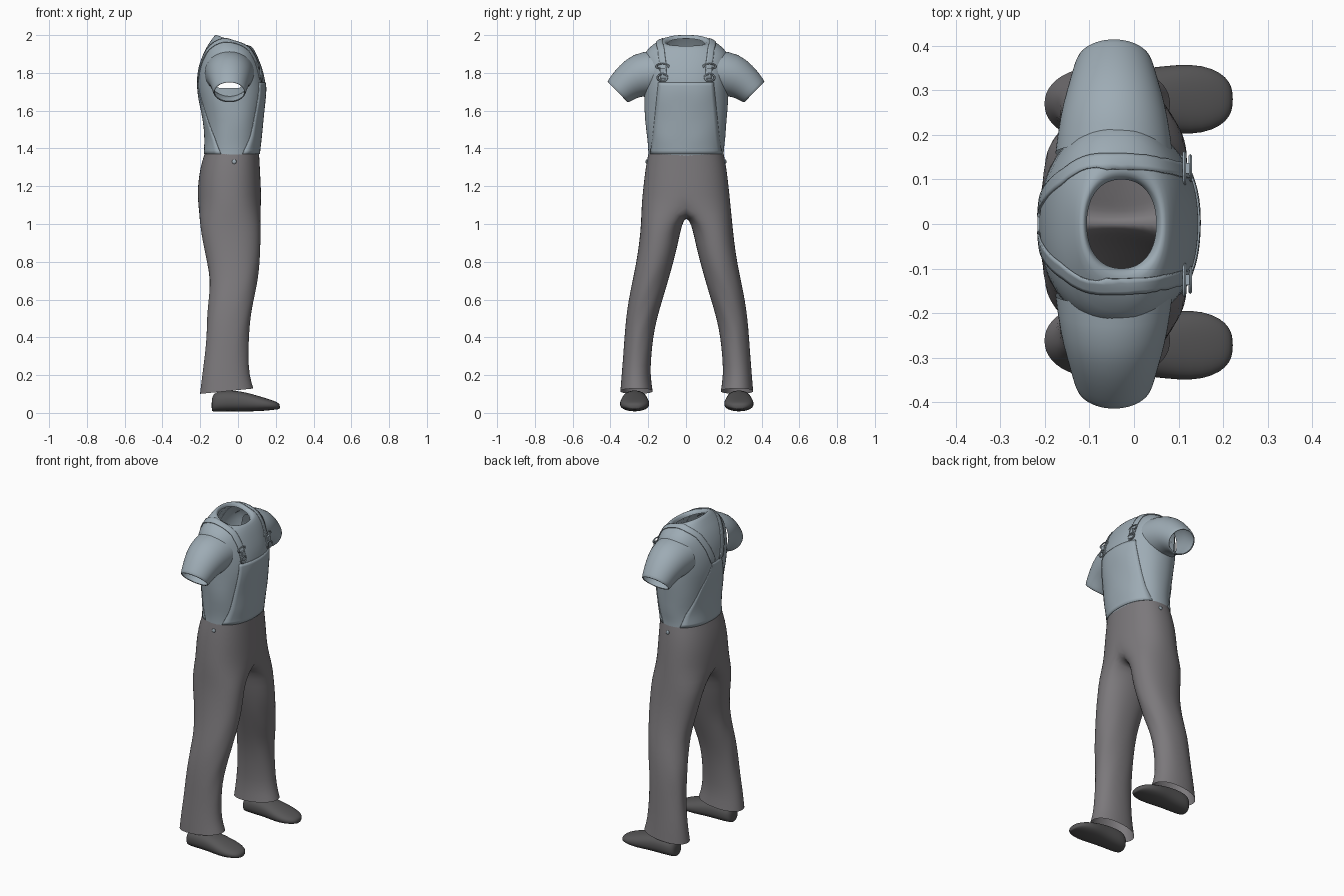
import bpy, bmesh, math
from mathutils import Vector
from mathutils.bvhtree import BVHTree

if "Cube" in bpy.data.objects:
    bpy.data.objects.remove(bpy.data.objects["Cube"])


def material(name, rgb):
    m = bpy.data.materials.new(name)
    m.use_nodes = True
    m.diffuse_color = (*rgb, 1)
    m.node_tree.nodes["Principled BSDF"].inputs["Base Color"].default_value = (*rgb, 1)
    return m


SHIRT = material("pale blue cloth", (0.34, 0.41, 0.46))
TROUSER = material("warm grey cloth", (0.2, 0.19, 0.2))
SHOE = material("dark grey leather", (0.095, 0.093, 0.095))


def finish(bm, name, mat, subdiv=1, thick=0):
    bmesh.ops.recalc_face_normals(bm, faces=bm.faces)
    me = bpy.data.meshes.new(name)
    bm.to_mesh(me)
    bm.free()
    me.materials.append(mat)
    ob = bpy.data.objects.new(name, me)
    bpy.context.collection.objects.link(ob)
    for p in me.polygons:
        p.use_smooth = True
    if thick:
        mod = ob.modifiers.new("thickness", "SOLIDIFY")
        mod.thickness, mod.offset = thick, -1
    if subdiv:
        mod = ob.modifiers.new("smooth", "SUBSURF")
        mod.levels = mod.render_levels = subdiv
    return ob


def ring(c, u, v, n=32, power=2.0, start=0.0):
    """Superellipse ring around c with half axes u and v."""
    pts = []
    for i in range(n):
        a = start + math.tau * i / n
        k = (abs(math.cos(a)) ** power + abs(math.sin(a)) ** power) ** (-1 / power)
        pts.append(Vector(c) + Vector(u) * k * math.cos(a) + Vector(v) * k * math.sin(a))
    return pts


def bridge(bm, a, b):
    for i in range(len(a)):
        j = (i + 1) % len(a)
        bm.faces.new((a[i], a[j], b[j], b[i]))


def loft(rings, caps=False):
    bm = bmesh.new()
    loops = [[bm.verts.new(p) for p in r] for r in rings]
    for a, b in zip(loops, loops[1:]):
        bridge(bm, a, b)
    if caps:
        bm.faces.new(loops[0])
        bm.faces.new(loops[-1])
    return bm


# Shirt body: height, back, front, half width, forward slope
body = [(1.362, -.178, .112, .2, 0), (1.4, -.176, .115, .2, 0), (1.45, -.172, .123, .206, 0),
        (1.55, -.182, .13, .217, 0), (1.65, -.203, .143, .222, 0), (1.72, -.215, .15, .222, 0),
        (1.8, -.213, .138, .225, .02), (1.86, -.198, .118, .232, .05), (1.91, -.175, .1, .22, .1),
        (1.95, -.146, .08, .175, .15), (1.975, -.122, .064, .13, .3),
        (1.968, -.11, .055, .105, .4), (1.95, -.106, .05, .1, .4)]
bm = loft([ring(((b + f) / 2, 0, z), ((f - b) / 2, 0, -t * (f - b) / 2), (0, w, 0), 40, 2.25)
           for z, b, f, w, t in body])
# Small cloth folds around the waist and ribs
for v in bm.verts:
    if 1.4 < v.co.z < 1.7:
        a = math.atan2(v.co.y, v.co.x)
        s = 1 + .015 * math.sin(5 * a + 30 * v.co.z)
        v.co.x, v.co.y = v.co.x * s, v.co.y * s
# Arm openings
holes = [f for f in bm.faces if abs(f.calc_center_median().y) > .17
         and 1.74 < f.calc_center_median().z < 1.86 and abs(f.calc_center_median().x + .045) < .07]
bmesh.ops.delete(bm, geom=holes, context="FACES")
shirt = finish(bm, "shirt_body", SHIRT)

# Sleeves: sideways, height, droop angle, depth radius, cross radius
sleeve = [(.16, 1.8, 10, .132, .12), (.24, 1.79, 20, .122, .12), (.3, 1.755, 35, .105, .099),
          (.34, 1.72, 42, .093, .086), (.365, 1.695, 45, .085, .078), (.36, 1.7, 45, .078, .071)]
for side, label in ((1, "left"), (-1, "right")):
    rings = []
    for y, z, ang, rx, rp in sleeve:
        a = math.radians(ang)
        rings.append(ring((-.045, side * y, z), (rx, 0, 0),
                          (0, side * rp * math.sin(a), rp * math.cos(a))))
    finish(loft(rings), label + "_sleeve", SHIRT)

# Trousers: hips in one tube, split by a crotch seam into two legs
hips = [(1.37, -.178, .112, .2), (1.3, -.2, .116, .214), (1.2, -.214, .121, .226), (1.1, -.214, .125, .236)]
legs = [(1.0, -.204, .12, .025, .242), (.9, -.186, .12, .045, .252), (.8, -.165, .116, .07, .267),
        (.7, -.148, .103, .098, .287), (.6, -.155, .085, .128, .308), (.5, -.165, .065, .158, .322),
        (.4, -.168, .056, .178, .33), (.3, -.177, .055, .188, .337), (.2, -.19, .06, .193, .345),
        (.115, -.202, .082, .18, .352)]
bm = bmesh.new()
loops = [[bm.verts.new(p) for p in ring(((b + f) / 2, 0, z), ((f - b) / 2, 0, 0), (0, w, 0), 32, 2.3)]
         for z, b, f, w in hips]
for a, b in zip(loops, loops[1:]):
    bridge(bm, a, b)
last = loops[-1]
seam = []
for k in range(1, 8):
    t = k / 8
    seam.append(bm.verts.new((last[16].co.x * (1 - t) + last[0].co.x * t, 0,
                              1.1 - .06 * math.sin(math.pi * t) ** .5)))
for side in (1, -1):
    half = [last[(side * i) % 32] for i in range(17)]
    prev = half + seam
    for z, b, f, yi, yo in legs:
        tilt = .1 if z < .15 else 0
        r = (f - b) / 2
        pts = ring(((b + f) / 2, side * (yi + yo) / 2 + .004, z), (r, 0, tilt * r),
                   (0, side * (yo - yi) / 2, 0), 24, 2.2, math.radians(-30))
        if .3 < z < .8:   # knee folds
            for i, p in enumerate(pts):
                p.x += .005 * math.sin(i * 1.6 + z * 25)
        cur = [bm.verts.new(p) for p in pts]
        bridge(bm, prev, cur)
        prev = cur
finish(bm, "trousers", TROUSER)

# Shoes: position along the foot, half width, top height
shoe = [(-.14, .028, .07), (-.132, .05, .1), (-.1, .064, .118), (-.03, .066, .12), (.04, .071, .11),
        (.1, .079, .092), (.155, .077, .076), (.195, .06, .062), (.214, .04, .053), (.222, .018, .042)]
for side, label in ((1, "left"), (-1, "right")):
    rings = []
    for x, w, top in shoe:
        low = .008 + max(0, x - .12) * .12
        r = ring((x, side * .276 + .004, (low + top) / 2), (0, w, 0), (0, 0, (top - low) / 2), 20, 2.5)
        rings.append(r)
    finish(loft(rings, True), label + "_shoe", SHOE)

# Overall bib, back panel and straps follow the shirt surface
bpy.context.view_layer.update()
tree = BVHTree.FromObject(shirt, bpy.context.evaluated_depsgraph_get())


def lift(p, n, h=.004):
    n = n if n.dot(p - Vector((-.03, 0, 1.72))) > 0 else -n
    return p + n * h


def sheet(name, rows):
    bm = bmesh.new()
    grid = [[bm.verts.new(p) for p in r] for r in rows]
    for a, b in zip(grid, grid[1:]):
        for i in range(len(a) - 1):
            bm.faces.new((a[i], a[i + 1], b[i + 1], b[i]))
    return finish(bm, name, SHIRT, 0, .005)


def blend(table, z):
    for (z0, w0), (z1, w1) in zip(table, table[1:]):
        if z <= z0 and z >= z1:
            return w0 + (w1 - w0) * (z0 - z) / (z0 - z1)
    return table[-1][1]


panels = (("bib_front", 1, [(1.75, .145), (1.6, .16), (1.45, .175), (1.36, .19)]),
          ("bib_back", -1, [(1.75, .04), (1.6, .11), (1.45, .17), (1.36, .19)]))
for name, d, widths in panels:
    rows = []
    for k in range(21):
        z = widths[0][0] - k * .019
        w = blend(widths, z)
        row = []
        for i in range(17):
            hit, n, _, _ = tree.ray_cast(Vector((d, w * (i / 8 - 1), z)), Vector((-d, 0, 0)))
            row.append(lift(hit, n))
        rows.append(row)
    sheet(name, rows)

strap = [(.14, .125, 1.77), (.11, .128, 1.86), (.075, .137, 1.93), (.02, .142, 1.96), (-.05, .142, 1.97),
         (-.11, .13, 1.95), (-.16, .105, 1.92), (-.2, .07, 1.84), (-.21, .025, 1.72)]
for side, label in ((1, "left"), (-1, "right")):
    pts = [Vector((x, side * y, z)) for x, y, z in strap]
    rows = []
    for a, b in zip(pts, pts[1:]):
        for t in (0, .25, .5, .75):
            row = []
            for off in (-.02, -.01, 0, .01, .02):
                hit, n, _, _ = tree.find_nearest(a.lerp(b, t) + Vector((0, off, 0)))
                row.append(lift(hit, n, .005))
            rows.append(row)
    sheet(label + "_strap", rows)

    # Buckle: a slider loop above a hook loop, joined by a tab and button
    for part, z, w, h in (("slider", 1.835, .032, .014), ("hook", 1.775, .026, .02), ("tab", 1.805, .012, .02)):
        hit, n, _, _ = tree.ray_cast(Vector((1, side * .125, z)), Vector((-1, 0, 0)))
        if part == "tab":
            bpy.ops.mesh.primitive_cube_add(size=2, location=hit + Vector((.01, 0, 0)))
            bpy.context.object.scale = (.004, w, h)
        else:
            bpy.ops.mesh.primitive_torus_add(location=hit + Vector((.01, 0, 0)), major_radius=1,
                                             minor_radius=.22, major_segments=16, minor_segments=6,
                                             rotation=(0, math.pi / 2, 0))
            bpy.context.object.scale = (h, w, .02)
        ob = bpy.context.object
        ob.name = label + "_buckle_" + part
        ob.data.materials.append(SHIRT)
        bpy.ops.object.shade_smooth_by_angle()

    # Hip button
    bpy.ops.mesh.primitive_uv_sphere_add(segments=12, ring_count=8, radius=.012,
                                         location=(-.02, side * .208, 1.33))
    bpy.context.object.name = label + "_hip_button"
    bpy.context.object.scale.y = .5
    bpy.context.object.data.materials.append(SHIRT)
    bpy.ops.object.shade_smooth_by_angle()
